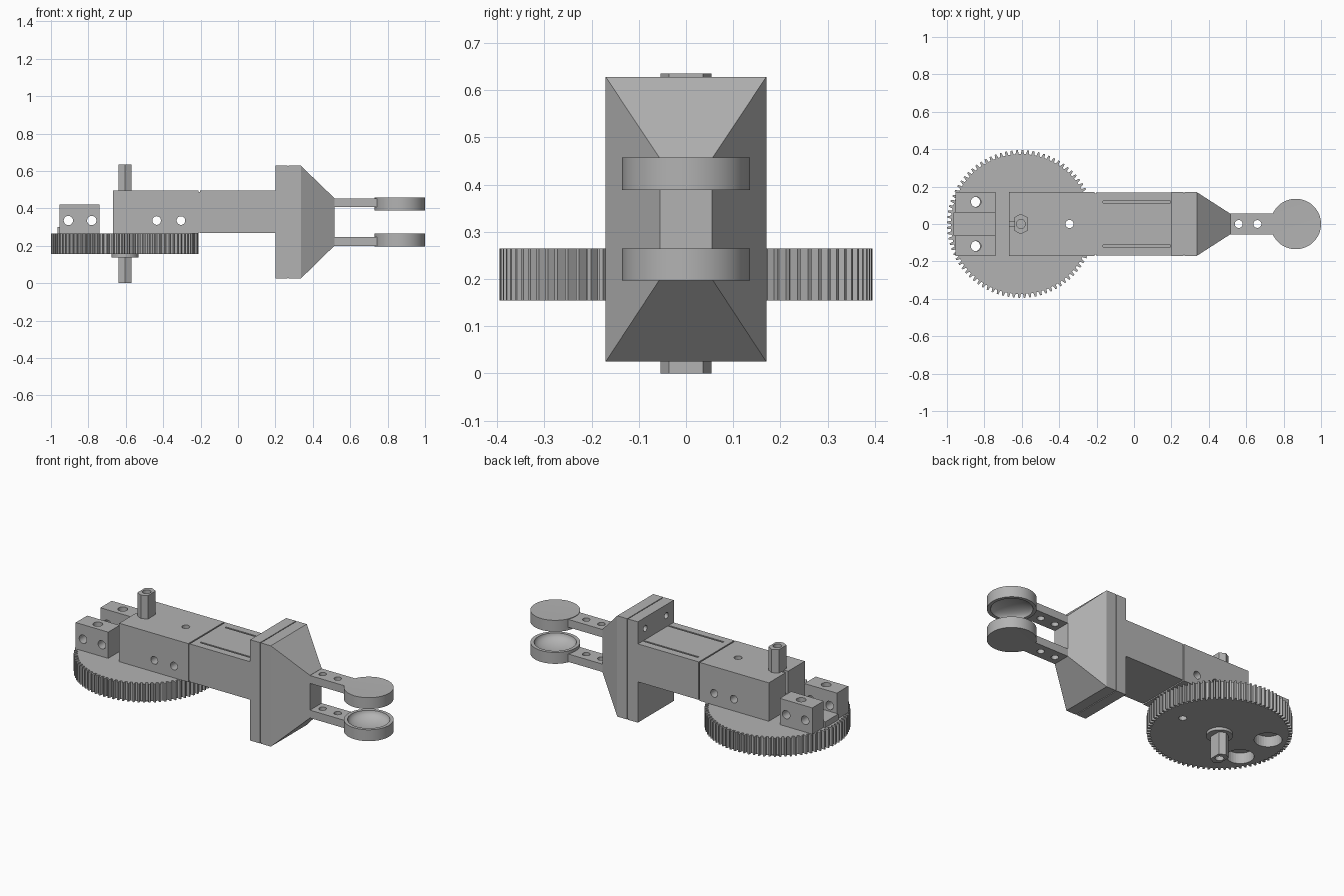
import bpy, bmesh, math
from mathutils import Matrix, Vector

cube = bpy.data.objects.get("Cube")
if cube:
    bpy.data.objects.remove(cube, do_unlink=True)

GREY = (0.45, 0.45, 0.45, 1)
mat = bpy.data.materials.new("plain_grey")
mat.use_nodes = True
mat.diffuse_color = GREY
mat.node_tree.nodes["Principled BSDF"].inputs["Base Color"].default_value = GREY

GEAR_X = -0.605
MID_Z = 0.327


def finish(name, bm):
    bmesh.ops.recalc_face_normals(bm, faces=bm.faces)
    mesh = bpy.data.meshes.new(name)
    bm.to_mesh(mesh)
    bm.free()
    mesh.materials.append(mat)
    ob = bpy.data.objects.new(name, mesh)
    bpy.context.collection.objects.link(ob)
    return ob


def box(name, x, y, z):
    bm = bmesh.new()
    bmesh.ops.create_cube(bm, size=1)
    for v in bm.verts:
        v.co = Vector([(r[0] + r[1]) / 2 + c * (r[1] - r[0]) for c, r in zip(v.co, (x, y, z))])
    return finish(name, bm)


def prism(name, outline, z0, z1):
    bm = bmesh.new()
    face = bm.faces.new([bm.verts.new((x, y, z0)) for x, y in outline])
    side = bmesh.ops.extrude_face_region(bm, geom=[face])["geom"]
    for v in side:
        if isinstance(v, bmesh.types.BMVert):
            v.co.z = z1
    return finish(name, bm)


def rod(name, centre, radius, length, axis="Z", segments=32):
    bm = bmesh.new()
    bmesh.ops.create_cone(bm, cap_ends=True, segments=segments, radius1=radius,
                          radius2=radius, depth=length)
    turn = {"Z": Matrix(), "Y": Matrix.Rotation(math.pi / 2, 4, "X"),
            "X": Matrix.Rotation(math.pi / 2, 4, "Y")}[axis]
    bm.transform(Matrix.Translation(centre) @ turn)
    return finish(name, bm)


def cut(ob, cutters):
    for c in cutters:
        c.hide_render = True
        mod = ob.modifiers.new("cut", "BOOLEAN")
        mod.operation, mod.solver, mod.object = "DIFFERENCE", "EXACT", c
    bpy.context.view_layer.update()
    graph = bpy.context.evaluated_depsgraph_get()
    mesh = bpy.data.meshes.new_from_object(ob.evaluated_get(graph))
    ob.modifiers.clear()
    ob.data = mesh
    for c in cutters:
        bpy.data.objects.remove(c, do_unlink=True)


def smooth(ob):
    bpy.ops.object.select_all(action="DESELECT")
    ob.select_set(True)
    bpy.context.view_layer.objects.active = ob
    bpy.ops.object.shade_smooth_by_angle(angle=math.radians(30))


def hole(x, y, z, r, length, axis="Z"):
    return rod("hole_cutter", (x, y, z), r, length, axis)


# Toothed wheel with counterbored bolt holes
TEETH = 84
outline = []
for i in range(TEETH):
    for frac, r in ((0, 0.374), (0.4, 0.374), (0.55, 0.395), (0.85, 0.395)):
        a = 2 * math.pi * (i + frac) / TEETH
        outline.append((GEAR_X + r * math.cos(a), r * math.sin(a)))
gear = prism("gear_wheel", outline, 0.155, 0.265)
cutters = [hole(-0.345, 0, 0.2, 0.022, 1)]
for s in (-1, 1):
    cutters += [hole(-0.85, s * 0.118, 0.2, 0.027, 1), hole(-0.85, s * 0.118, 0.15, 0.076, 0.14)]
cut(gear, cutters)

# Hollow six-sided shaft and its collar
hexagon = [(-0.035, -0.036), (0, -0.054), (0.035, -0.036), (0.035, 0.036), (0, 0.054), (-0.035, 0.036)]
shaft = prism("shaft", [(GEAR_X + x, y) for x, y in hexagon], 0, 0.635)
cut(shaft, [hole(GEAR_X, 0, z, 0.024, 0.2) for z in (0, 0.635)])
rod("shaft_collar", (GEAR_X, 0, 0.15), 0.072, 0.024)

# Clamp blocks on the rim of the wheel
for s, side in ((-1, "right"), (1, "left")):
    block = box(side + "_clamp_block", (-0.955, -0.74), sorted((s * 0.062, s * 0.17)), (0.265, 0.422))
    cut(block, [hole(-0.845, s * 0.118, 0.35, 0.027, 0.5)]
        + [hole(x, s * 0.118, 0.335, 0.025, 0.5, "Y") for x in (-0.907, -0.782)])
box("clamp_floor", (-0.965, -0.74), (-0.062, 0.062), (0.26, 0.3))

# Main arm block above the wheel
arm = box("arm_block", (-0.667, -0.21), (-0.17, 0.17), (0.265, 0.495))
cutters = [hole(x, 0, 0.335, 0.023, 1, "Y") for x in (-0.435, -0.305)]
cutters += [hole(-0.345, 0, 0.4, 0.022, 1)]
cutters += [hole(-0.667, y, 0.43, 0.02, 0.2, "X") for y in (-0.11, 0.12)]
cutters.append(box("slot_cutter", (-0.7, -0.63), (-0.012, 0.012), (0.36, 0.6)))
cut(arm, cutters)

# Forearm with two long grooves on top
forearm = box("forearm", (-0.202, 0.21), (-0.168, 0.168), (0.268, 0.495))
cut(forearm, [box("groove_cutter", (-0.165, 0.195), (s * 0.118 - 0.005, s * 0.118 + 0.005), (0.47, 0.6))
              for s in (-1, 1)])
box("arm_joint", (-0.215, -0.195), (-0.163, 0.163), (0.272, 0.488))

# Bolted flange plates
flange = box("flange_plate", (0.2, 0.265), (-0.17, 0.17), (0.025, 0.628))
cut(flange, [hole(0.2, y, z, 0.018, 0.08, "X") for y in (-0.1, 0.1) for z in (0.09, 0.562)])
box("flange_joint", (0.255, 0.28), (-0.166, 0.166), (0.03, 0.623))
box("wrist_plate", (0.27, 0.336), (-0.17, 0.17), (0.025, 0.628))

# Tapered wrist
wrist = box("tapered_wrist", (0.336, 0.515), (-0.17, 0.17), (0.025, 0.628))
for v in wrist.data.vertices:
    if v.co.x > 0.4:
        v.co.y = math.copysign(0.055, v.co.y)
        v.co.z = 0.455 if v.co.z > MID_Z else 0.2

# Grip fingers with dished pads, mirrored about the middle height
DISH = [(0.002, 0.204), (0.135, 0.197), (0.135, 0.265), (0.115, 0.265)]
DISH += [(0.115 * math.cos(a), 0.265 - 0.05 * math.sin(a))
         for a in (math.pi / 2 * i / 8 for i in range(1, 8))] + [(0, 0.215)]
DISH[0] = (0, 0.2)
for flip, side in ((1, "lower"), (-1, "upper")):
    def height(z):
        return MID_Z + flip * (z - MID_Z)

    finger = box(side + "_finger", (0.51, 0.755), (-0.055, 0.055), sorted((height(0.2), height(0.247))))
    cut(finger, [hole(x, 0, height(0.22), 0.021, 0.3) for x in (0.56, 0.66)])

    bm = bmesh.new()
    verts = [bm.verts.new((r, 0, height(z))) for r, z in DISH]
    edges = [bm.edges.new(pair) for pair in zip(verts, verts[1:])]
    bmesh.ops.spin(bm, geom=verts + edges, cent=(0, 0, 0), axis=(0, 0, 1),
                   angle=2 * math.pi, steps=48)
    bmesh.ops.remove_doubles(bm, verts=bm.verts, dist=0.0005)
    bmesh.ops.translate(bm, verts=bm.verts, vec=(0.865, 0, 0))
    smooth(finish(side + "_grip_pad", bm))
